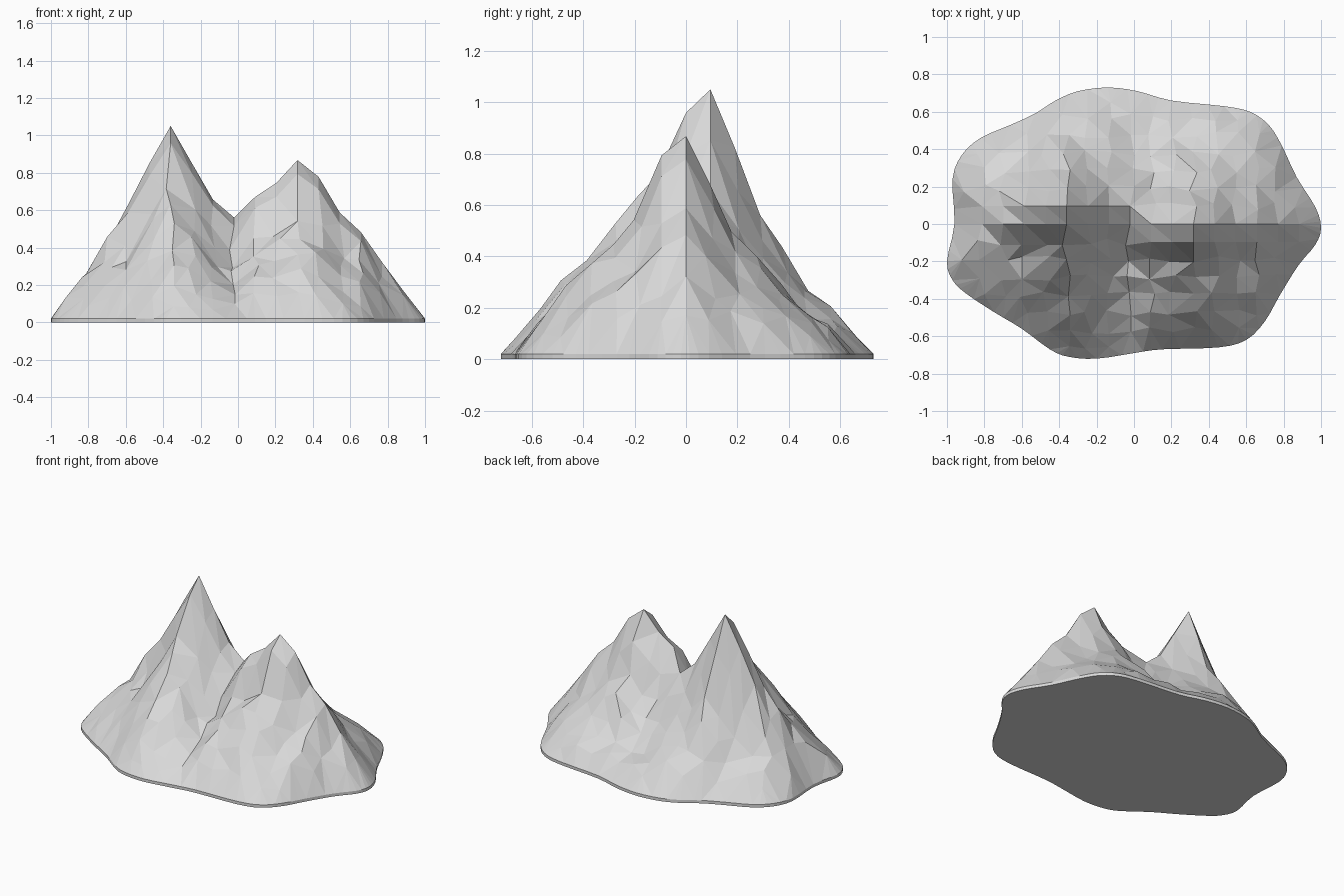
import bpy
import bmesh
import math
import random
from mathutils import Vector
from mathutils.geometry import delaunay_2d_cdt, intersect_line_line_2d

random.seed(4)
cube = bpy.data.objects.get("Cube")
if cube:
    bpy.data.objects.remove(cube, do_unlink=True)

RIM = 0.02
STEP_X, STEP_Y = 0.113, 0.095
PEAK_X = -0.36

# Footprint, counter-clockwise
footprint = [
    (1, -.02), (.97, .09), (.87, .25), (.79, .42), (.72, .53), (.62, .6),
    (.48, .63), (.2, .66), (.02, .71), (-.14, .73), (-.3, .71), (-.42, .66),
    (-.53, .59), (-.66, .53), (-.82, .46), (-.92, .37), (-.97, .24),
    (-.96, 0), (-1, -.2), (-.97, -.3), (-.9, -.37), (-.75, -.47),
    (-.6, -.56), (-.45, -.67), (-.35, -.71), (-.2, -.72), (0, -.69),
    (.15, -.67), (.45, -.66), (.6, -.62), (.7, -.52), (.78, -.38),
    (.88, -.22), (.97, -.11)]

# Skyline heights along the ridge
skyline = [
    (-.87, .2), (-.76, .33), (-.65, .53), (-.55, .69), (-.45, .9),
    (-.36, 1.05), (-.24, .84), (-.13, .65), (-.02, .56), (.09, .67),
    (.2, .74), (.32, .87), (.43, .78), (.53, .6), (.66, .48), (.8, .29),
    (.9, .15), (1, .02)]
RIDGE_START, RIDGE_END = -.62, .75

# Share of the ridge height left between ridge (0) and rim (1)
front_slope = [(0, 1), (.14, .92), (.3, .64), (.48, .5), (.68, .33), (.85, .17), (1, 0)]
back_slope = [(0, 1), (.18, .76), (.32, .54), (.5, .39), (.68, .26), (.85, .15), (1, 0)]
end_slope = [(0, 1), (.33, .63), (.67, .34), (1, 0)]


def lookup(table, x):
    """Straight-line reading of a profile."""
    for (x0, y0), (x1, y1) in zip(table, table[1:]):
        if x <= x1:
            return y0 + (y1 - y0) * max(0, x - x0) / (x1 - x0)
    return table[-1][1]


def smooth_loop(points, cuts):
    """Closed curve passing through the points."""
    pts = [Vector(p) for p in points]
    n = len(pts)
    loop = []
    for i in range(n):
        a, b, c, d = (pts[(i + k) % n] for k in (-1, 0, 1, 2))
        for j in range(cuts):
            t = j / cuts
            loop.append(b + (c - a) * t / 2
                        + (a * 2 - b * 5 + c * 4 - d) * t ** 2 / 2
                        + (b * 3 - a - c * 3 + d) * t ** 3 / 2)
    return loop


def ridge_y(x):
    return STEP_Y if x < 0.04 else 0


def bump(x, centre, width):
    return math.exp(-((x - centre) / width) ** 2)


rim = smooth_loop(footprint, 3)


def rim_distance(p):
    return min((p - q).length for q in rim)


def reach(start, direction):
    """Distance from a ridge point to the rim along a direction."""
    far = start + direction * 3
    hits = (intersect_line_line_2d(start, far, a, b)
            for a, b in zip(rim, rim[1:] + rim[:1]))
    return min(((h - start).length for h in hits if h), default=1)


def height(p):
    """Ground height: ridge, slopes, gullies and roughness."""
    if rim_distance(p) < 0.001:
        return RIM
    x = min(max(p.x, RIDGE_START), RIDGE_END)
    start = Vector((x, ridge_y(p.x)))
    away = p - start
    top = lookup(skyline, x)
    if away.length < 0.001:
        return top
    direction = away.normalized()
    t = min(1, away.length / reach(start, direction))

    # Peaks and saddle spread out and soften downhill
    broad = sum(lookup(skyline, x + k * .12) for k in range(-2, 3)) / 5
    top += (broad - top) * 0.5 * t

    # Flanks blend into the rounded ends
    side = front_slope if away.y < 0 else back_slope
    across = abs(direction.y)
    share = lookup(side, t) * across + lookup(end_slope, t) * (1 - across)
    z = RIM + (top - RIM) * share

    middle = 4 * t * (1 - t)
    if away.y < 0:
        z -= middle * 0.05 * bump(p.x, -.04, .09)
    else:
        z -= middle * 0.05 * bump(p.x, .04, .09)
    return z + middle * random.uniform(-.03, .03)


# Scattered ground points, regular along the ridge and its front ledge
points = list(rim)
for i in range(-6, 13):
    for j in range(-8, 9):
        p = Vector((PEAK_X + i * STEP_X, j * STEP_Y))
        if not -STEP_Y * 1.1 < p.y - ridge_y(p.x) < 0.01:
            p += Vector((random.uniform(-.025, .025), random.uniform(-.02, .02)))
        if rim_distance(p) > 0.05:
            points.append(p)

flat, _, tris, *_ = delaunay_2d_cdt(points, [], [list(range(len(rim)))], 1, 1e-5)

# Mountain surface
bm = bmesh.new()
verts = [bm.verts.new((p.x, p.y, height(p))) for p in flat]
for tri in tris:
    bm.faces.new([verts[k] for k in tri])
bmesh.ops.delete(bm, geom=[v for v in bm.verts if not v.link_faces], context='VERTS')

# Thin vertical rim and flat underside
border = [e for e in bm.edges if e.is_boundary]
new = bmesh.ops.extrude_edge_only(bm, edges=border)["geom"]
for v in new:
    if isinstance(v, bmesh.types.BMVert):
        v.co.z = 0
lower = [e for e in new if isinstance(e, bmesh.types.BMEdge) and e.is_boundary]
bmesh.ops.holes_fill(bm, edges=lower, sides=0)
bmesh.ops.recalc_face_normals(bm, faces=bm.faces)

mesh = bpy.data.meshes.new("mountain")
bm.to_mesh(mesh)
bm.free()
mountain = bpy.data.objects.new("mountain", mesh)
bpy.context.collection.objects.link(mountain)

# Pale grey rock
rock = bpy.data.materials.new("pale_grey_rock")
rock.use_nodes = True
colour = (0.69, 0.69, 0.69, 1)
rock.diffuse_color = colour
rock.node_tree.nodes["Principled BSDF"].inputs["Base Color"].default_value = colour
mesh.materials.append(rock)
